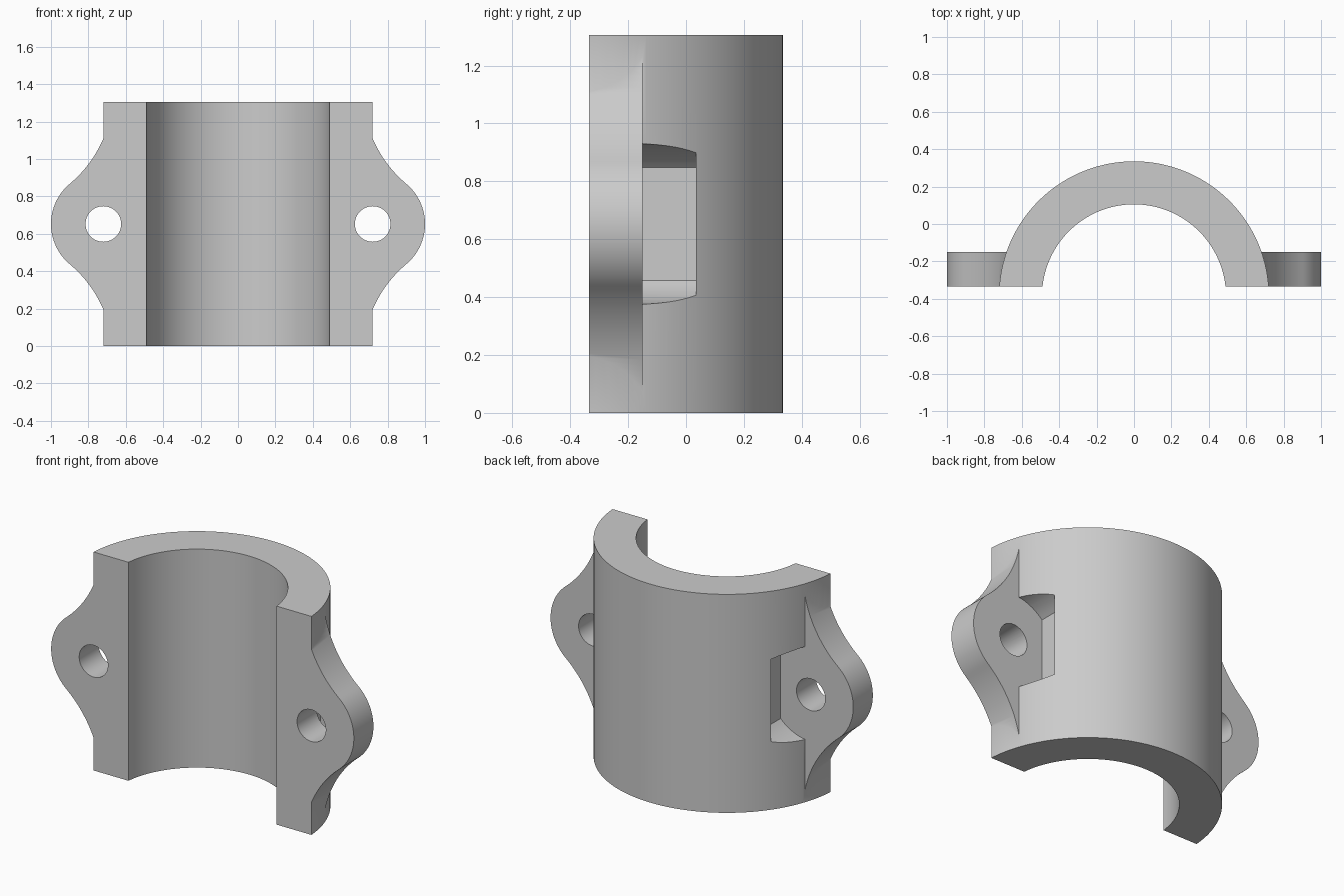
import bpy
import bmesh
from math import sin, cos, radians, sqrt, asin, acos, pi
from mathutils import Vector

if "Cube" in bpy.data.objects:
    bpy.data.objects.remove(bpy.data.objects["Cube"], do_unlink=True)

HEIGHT, FRONT, EAR_BACK, POCKET_BACK = 1.305, -0.335, -0.15, 0.035
AXIS_Y, OUTER, INNER = -0.387, 0.722, 0.492
BOLT_X, MID, EAR_R, HOLE_R, FILLET_R = 0.72, HEIGHT / 2, 0.28, 0.095, 0.65

grey = bpy.data.materials.new("light grey")
grey.use_nodes = True
grey.diffuse_color = (0.6, 0.6, 0.6, 1)
grey.node_tree.nodes["Principled BSDF"].inputs["Base Color"].default_value = (0.6, 0.6, 0.6, 1)


def arc(cx, cy, r, start, end, steps):
    """Points on an arc, angles in radians."""
    angles = [start + (end - start) * i / steps for i in range(steps + 1)]
    return [(cx + r * cos(a), cy + r * sin(a)) for a in angles]


def prism(name, points, sweep):
    """Solid swept from a closed outline of 3D points."""
    bm = bmesh.new()
    face = bm.faces.new([bm.verts.new(p) for p in points])
    swept = bmesh.ops.extrude_face_region(bm, geom=[face])["geom"]
    bmesh.ops.translate(bm, vec=Vector(sweep),
                        verts=[v for v in swept if isinstance(v, bmesh.types.BMVert)])
    bmesh.ops.recalc_face_normals(bm, faces=bm.faces)
    mesh = bpy.data.meshes.new(name)
    bm.to_mesh(mesh)
    bm.free()
    mesh.materials.append(grey)
    obj = bpy.data.objects.new(name, mesh)
    bpy.context.collection.objects.link(obj)
    return obj


def side_prism(name, outline, side, y0, y1):
    """Outline in x and height about the bolt, swept along y on one side."""
    return prism(name, [(side * (BOLT_X + x), y0, MID + z) for x, z in outline], (0, y1 - y0, 0))


def combine(target, tool, operation):
    mod = target.modifiers.new(operation, "BOOLEAN")
    mod.operation, mod.solver, mod.object = operation, "EXACT", tool
    bpy.context.view_layer.objects.active = target
    bpy.ops.object.modifier_apply(modifier=mod.name)
    bpy.data.objects.remove(tool, do_unlink=True)


# Half sleeve, cut flat at the front
lift = FRONT - AXIS_Y
a_out, a_in = asin(lift / OUTER), asin(lift / INNER)
section = (arc(0, AXIS_Y, OUTER, a_out, pi - a_out, 96)
           + arc(0, AXIS_Y, INNER, pi - a_in, a_in, 96))
clamp = prism("clamp_half", [(x, y, 0) for x, y in section], (0, 0, HEIGHT))

# Ear outline: round tip flowing into hollow flanks that fade into the sleeve
turn = radians(50)
reach = EAR_R + FILLET_R
flank = arc(reach * cos(turn), reach * sin(turn), FILLET_R, radians(190), pi + turn, 20)
tip = arc(0, 0, EAR_R, turn, -turn, 32)
lower_flank = [(x, -z) for x, z in reversed(flank)]
root = BOLT_X - 0.6
ear_outline = ([(-root, flank[0][1])] + flank + tip[1:-1] + lower_flank
               + [(-root, -flank[0][1])])

# Pocket outline: round seat with a flat inner wall
flat = acos(-0.2 / EAR_R)
pocket_outline = arc(0, 0, EAR_R, flat, -flat, 64)
hole_outline = arc(0, 0, HOLE_R, 0, 2 * pi, 48)[:-1]

for side in (1, -1):
    combine(clamp, side_prism("nut_pocket", pocket_outline, side, EAR_BACK, POCKET_BACK), "DIFFERENCE")
    combine(clamp, side_prism("ear", ear_outline, side, FRONT, EAR_BACK), "UNION")
    combine(clamp, side_prism("bolt_hole", hole_outline, side, FRONT - 0.1, EAR_BACK + 0.1), "DIFFERENCE")

# Smooth curved walls, crisp edges
bpy.ops.object.select_all(action="DESELECT")
clamp.select_set(True)
bpy.context.view_layer.objects.active = clamp
bpy.ops.object.shade_smooth_by_angle(angle=radians(25))
